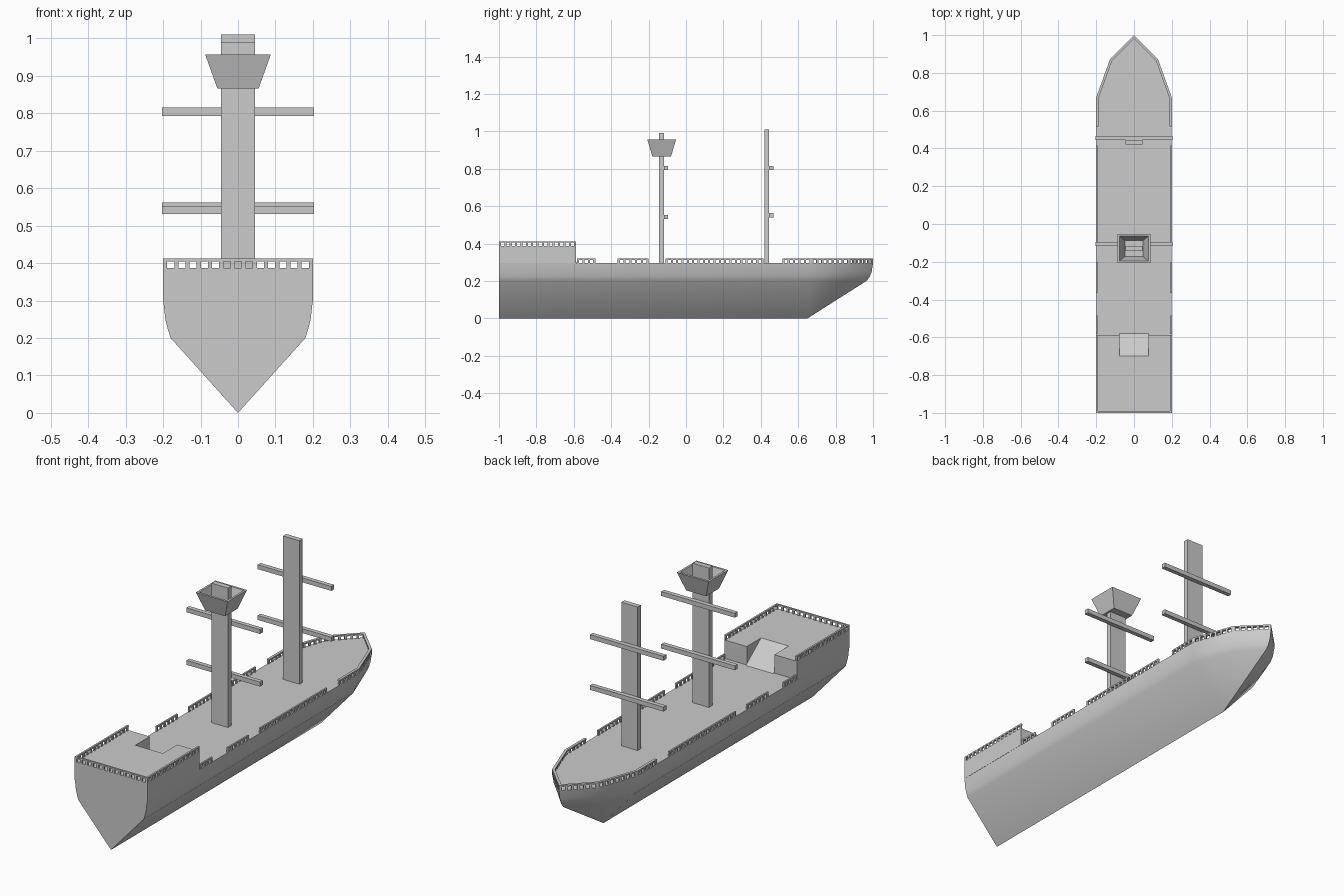
import bpy, bmesh
from mathutils import Vector

if "Cube" in bpy.data.objects:
    bpy.data.objects.remove(bpy.data.objects["Cube"])

DECK, POOP = 0.295, 0.387


def finish(name, bm):
    bmesh.ops.recalc_face_normals(bm, faces=bm.faces)
    me = bpy.data.meshes.new(name)
    bm.to_mesh(me)
    bm.free()
    ob = bpy.data.objects.new(name, me)
    bpy.context.collection.objects.link(ob)
    return ob


def add_prism(bm, poly, z0, z1):
    lo = [bm.verts.new((p[0], p[1], z0)) for p in poly]
    hi = [bm.verts.new((p[0], p[1], z1)) for p in poly]
    bm.faces.new(lo[::-1])
    bm.faces.new(hi)
    n = len(poly)
    for i in range(n):
        j = (i + 1) % n
        bm.faces.new((lo[i], lo[j], hi[j], hi[i]))


def box(name, x0, x1, y0, y1, z0, z1):
    bm = bmesh.new()
    add_prism(bm, [(x0, y0), (x1, y0), (x1, y1), (x0, y1)], z0, z1)
    return finish(name, bm)


# Hull: keel plus level outlines (z, half width, shoulder y, mid x, mid y, tip y)
levels = [(0.2, 0.18, 0.65, 0.108, 0.845, 0.965),
          (0.222, 0.187, 0.655, 0.116, 0.858, 0.982),
          (0.25, 0.194, 0.662, 0.122, 0.867, 0.993),
          (DECK, 0.199, 0.67, 0.127, 0.873, 1.0)]
bm = bmesh.new()
stern_keel = bm.verts.new((0, -1, 0))
bow_keel = bm.verts.new((0, 0.65, 0))
rings = []
for z, w, sy, mx, my, ty in levels:
    pts = [(w, -1), (w, sy), (mx, my), (0, ty), (-mx, my), (-w, sy), (-w, -1)]
    rings.append([bm.verts.new((x, y, z)) for x, y in pts])
r = rings[0]
bm.faces.new((stern_keel, bow_keel, r[1], r[0]))
bm.faces.new((bow_keel, stern_keel, r[6], r[5]))
for i in range(1, 5):
    bm.faces.new((bow_keel, r[i + 1], r[i]))
for a, b in zip(rings, rings[1:]):
    for i in range(6):
        bm.faces.new((a[i], a[i + 1], b[i + 1], b[i]))
bm.faces.new(rings[-1])
bm.faces.new([stern_keel] + [q[0] for q in rings] + [q[6] for q in rings[::-1]])
hull = finish("hull", bm)
bpy.context.view_layer.objects.active = hull
hull.select_set(True)
bpy.ops.object.shade_smooth_by_angle(angle=0.5)

# Raised stern deck with a notch for the ramp
W, F, NX, NY = 0.2, -0.587, 0.076, -0.7
bm = bmesh.new()
add_prism(bm, [(-W, -1), (W, -1), (W, F), (NX, F), (NX, NY), (-NX, NY), (-NX, F), (-W, F)],
          DECK, POOP)
finish("stern_deck", bm)

# Ramp
bm = bmesh.new()
sides = []
for x in (-NX, NX):
    sides.append([bm.verts.new((x, y, z)) for y, z in
                  ((NY, DECK), (-0.58, DECK), (NY, POOP))])
bm.faces.new(sides[0])
bm.faces.new(sides[1])
for i in range(3):
    j = (i + 1) % 3
    bm.faces.new((sides[0][i], sides[0][j], sides[1][j], sides[1][i]))
finish("ramp", bm)


def railing(name, path, z, width, height=0.025, bar=0.007, step=0.029, post=0.011):
    """Flat top bar mitred along the path (inside on the left) with posts below."""
    pts = [Vector(p) for p in path]
    dirs = [(b - a).normalized() for a, b in zip(pts, pts[1:])]
    nors = [Vector((-d.y, d.x)) for d in dirs]
    inner = []
    for i, p in enumerate(pts):
        n0, n1 = nors[max(i - 1, 0)], nors[min(i, len(nors) - 1)]
        m = (n0 + n1).normalized()
        inner.append(p + m * (width / m.dot(n0)))
    bm = bmesh.new()
    add_prism(bm, pts + inner[::-1], z + height - bar, z + height)
    for a, b, d, n in zip(pts, pts[1:], dirs, nors):
        length = (b - a).length - post
        count = max(1, round(length / step))
        for k in range(count + 1):
            s = a + d * (length * k / count)
            e = s + d * post
            add_prism(bm, [s, e, e + n * 0.008, s + n * 0.008], z, z + height - bar)
    finish(name, bm)


# Side rails, with gaps between the runs
for i, (y0, y1) in enumerate([(-0.583, -0.485), (-0.365, -0.2), (-0.11, 0.415)]):
    railing(f"rail_right_{i}", [(0.2, y0), (0.2, y1)], DECK, 0.008)
    railing(f"rail_left_{i}", [(-0.2, y1), (-0.2, y0)], DECK, 0.008)

# Bow and stern rails
half = [(0.2, 0.515), (0.2, 0.67), (0.127, 0.873)]
railing("bow_rail", half + [(0, 1.0)] + [(-x, y) for x, y in half[::-1]], DECK, 0.013)
railing("stern_rail", [(-W, F), (-W, -1), (W, -1), (W, F)], POOP, 0.009)

# Masts and yards
for name, y0, y1, top, lower in (("main", -0.144, -0.117, 0.99, 0.531),
                                 ("fore", 0.42, 0.445, 1.01, 0.54)):
    box(name + "_mast", -0.045, 0.045, y0, y1, DECK - 0.005, top)
    box(name + "_lower_yard", -0.203, 0.203, y1, y1 + 0.022, lower, lower + 0.022)
    box(name + "_upper_yard", -0.203, 0.203, y1, y1 + 0.022, 0.793, 0.815)

# Lookout basket: open tapered box
bm = bmesh.new()
loops = []
for hx, hy, z in ((0.055, 0.05, 0.866), (0.0875, 0.077, 0.957),
                  (0.077, 0.066, 0.957), (0.047, 0.042, 0.876)):
    loops.append([bm.verts.new((sx * hx, -0.13 + sy * hy, z))
                  for sx, sy in ((-1, -1), (1, -1), (1, 1), (-1, 1))])
for a, b in zip(loops, loops[1:]):
    for i in range(4):
        j = (i + 1) % 4
        bm.faces.new((a[i], a[j], b[j], b[i]))
bm.faces.new(loops[0][::-1])
bm.faces.new(loops[-1])
finish("lookout_basket", bm)
